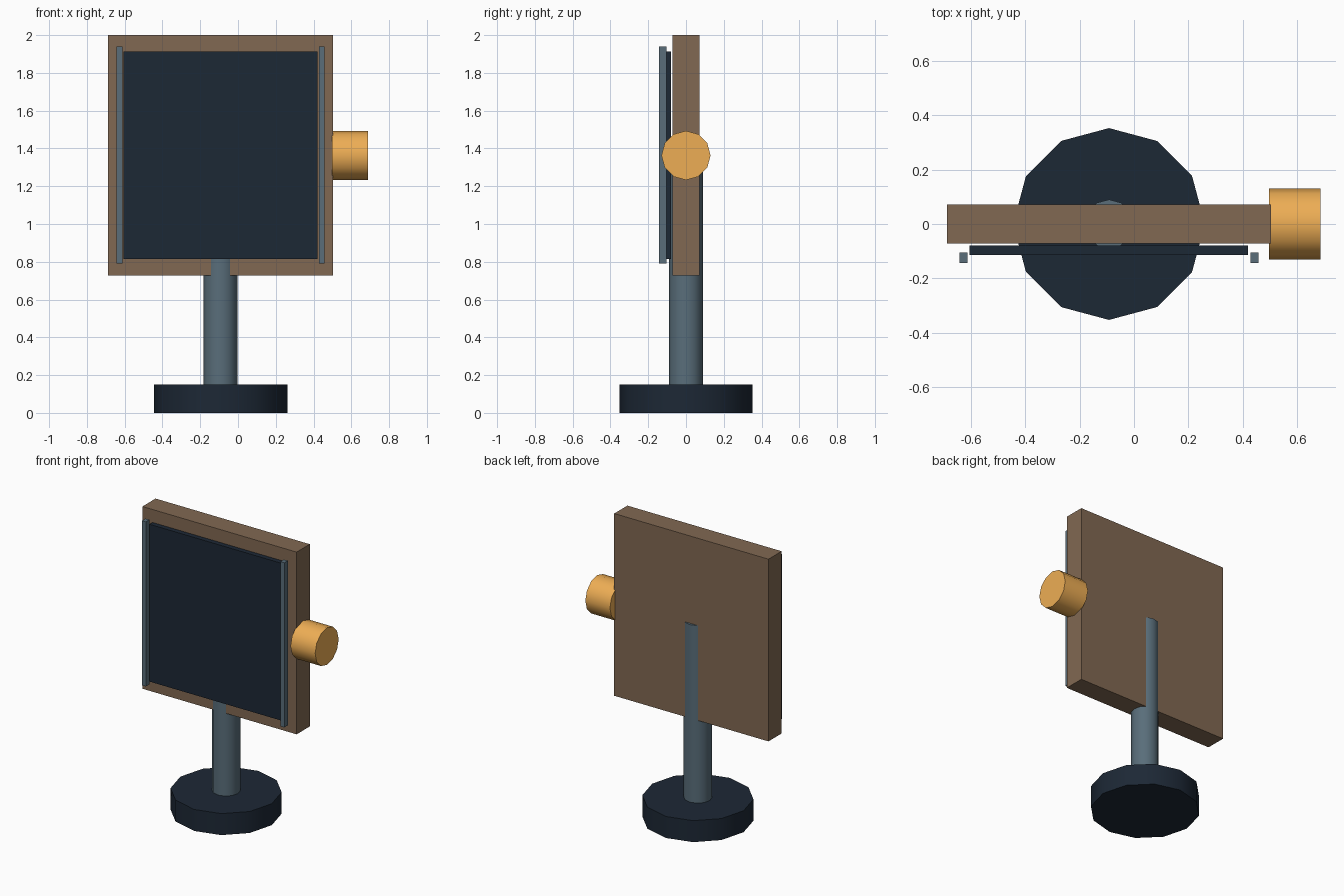
import bpy
import math

if "Cube" in bpy.data.objects:
    bpy.data.objects.remove(bpy.data.objects["Cube"])


def material(name, rgb):
    m = bpy.data.materials.new(name)
    m.diffuse_color = (*rgb, 1)
    m.use_nodes = True
    m.node_tree.nodes["Principled BSDF"].inputs["Base Color"].default_value = m.diffuse_color
    return m


BROWN = material("brown", (0.22, 0.14, 0.085))
NAVY = material("navy", (0.012, 0.021, 0.036))
STEEL = material("steel", (0.10, 0.155, 0.195))
AMBER = material("amber", (0.85, 0.42, 0.09))


def box(name, x, y, z, mat):
    """Box from (min, max) ranges on each axis."""
    bpy.ops.mesh.primitive_cube_add(size=1)
    ob = bpy.context.object
    ob.name = name
    ob.location = [(a + b) / 2 for a, b in (x, y, z)]
    ob.scale = [b - a for a, b in (x, y, z)]
    bpy.ops.object.transform_apply(location=False, rotation=False, scale=True)
    ob.data.materials.append(mat)
    return ob


def drum(name, center, radius, depth, mat, rotation=(0, 0, 0)):
    """12-sided cylinder with smooth sides and flat caps."""
    bpy.ops.mesh.primitive_cylinder_add(vertices=12, radius=radius, depth=depth,
                                        location=center, rotation=rotation)
    ob = bpy.context.object
    ob.name = name
    bpy.ops.object.shade_smooth_by_angle(angle=math.radians(40))
    ob.data.materials.append(mat)
    return ob


# Stand: round foot and a post that half sinks into the board
STAND_X = -0.092
drum("base", (STAND_X, 0, 0.075), 0.353, 0.15, NAVY)
POST_LOW, POST_TOP = 0.145, 1.39
drum("post", (STAND_X, 0, (POST_LOW + POST_TOP) / 2), 0.09, POST_TOP - POST_LOW, STEEL)

# Board and the dark panel in front of it
box("board", (-0.688, 0.504), (-0.0725, 0.0725), (0.727, 2.0), BROWN)
box("front_panel", (-0.605, 0.42), (-0.114, -0.08), (0.815, 1.914), NAVY)

# Slim upright rails either side of the panel
for side, sign in (("left", -1), ("right", 1)):
    x = STAND_X + sign * 0.535
    box(side + "_rail", (x - 0.015, x + 0.015), (-0.143, -0.104), (0.79, 1.94), STEEL)

# Side knob
drum("side_knob", (0.592, 0, 1.363), 0.13, 0.19, AMBER, (0, math.pi / 2, 0))
